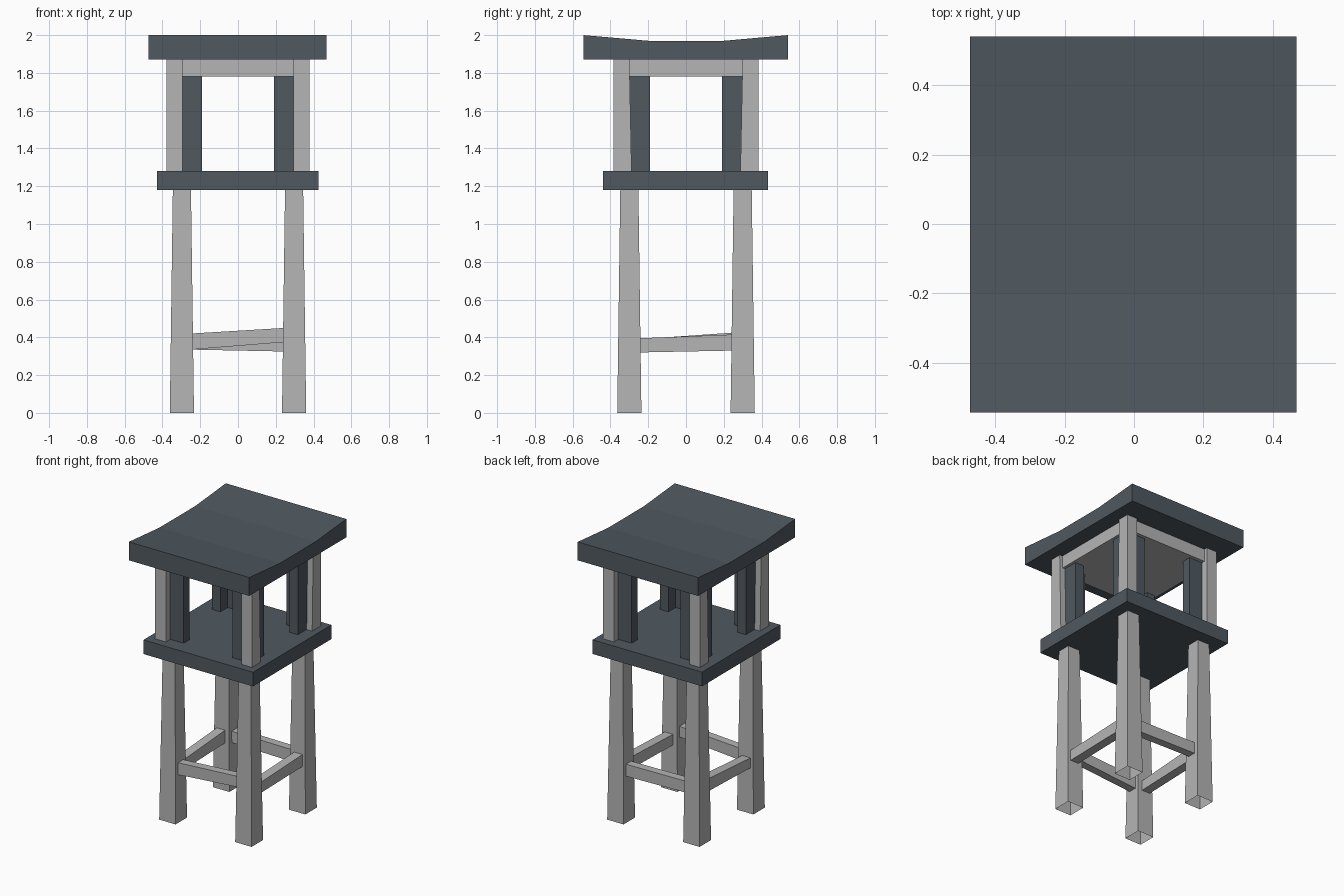
import bpy, bmesh

cube = bpy.data.objects.get("Cube")
if cube:
    bpy.data.objects.remove(cube)


def make_material(name, colour):
    mat = bpy.data.materials.new(name)
    mat.use_nodes = True
    mat.diffuse_color = colour
    mat.node_tree.nodes["Principled BSDF"].inputs["Base Color"].default_value = colour
    return mat


STONE = make_material("light grey wood", (0.46, 0.46, 0.46, 1))
SLATE = make_material("dark slate", (0.08, 0.10, 0.118, 1))


def finish(name, bm, mat):
    bmesh.ops.recalc_face_normals(bm, faces=bm.faces)
    mesh = bpy.data.meshes.new(name)
    bm.to_mesh(mesh)
    bm.free()
    mesh.materials.append(mat)
    obj = bpy.data.objects.new(name, mesh)
    bpy.context.collection.objects.link(obj)
    return obj


def prism(name, start, end, mat, open_start=False):
    """Join two matching outlines, such as the bottom and top of a post."""
    bm = bmesh.new()
    a = [bm.verts.new(p) for p in start]
    b = [bm.verts.new(p) for p in end]
    for i in range(len(a)):
        j = (i + 1) % len(a)
        bm.faces.new((a[i], a[j], b[j], b[i]))
    bm.faces.new(b)
    if not open_start:
        bm.faces.new(a[::-1])
    return finish(name, bm, mat)


def rect(x0, x1, y0, y1, z):
    return [(x0, y0, z), (x1, y0, z), (x1, y1, z), (x0, y1, z)]


def box(name, x, y, z, mat):
    return prism(name, rect(*x, *y, z[0]), rect(*x, *y, z[1]), mat)


def square(cx, cy, half, z):
    return rect(cx - half, cx + half, cy - half, cy + half, z)


# Platform and the ceiling block under the roof
box("platform", (-0.43, 0.425), (-0.44, 0.435), (1.18, 1.28), SLATE)
box("ceiling_block", (-0.355, 0.355), (-0.36, 0.36), (1.78, 1.87), STONE)

# Roof slab with upturned front and back edges
edge = [(-0.543, 1.87), (0.54, 1.87), (0.54, 2.0), (0.2, 1.97), (-0.2, 1.97), (-0.543, 2.0)]
prism("roof", [(-0.473, y, z) for y, z in edge], [(0.468, y, z) for y, z in edge], SLATE)

# Corner parts: hollow tapered leg, upper post and angled corner bracket
for sx, side in ((-1, "right"), (1, "left")):
    for sy, depth in ((-1, "front"), (1, "back")):
        tag = f"{depth}_{side}"
        cx, cy = sx * 0.297, sy * 0.3
        prism("leg_" + tag, square(cx, cy, 0.064, 0), square(cx, cy, 0.048, 1.18),
              STONE, open_start=True)
        low = [(sx * x, sy * y, 1.28) for x, y in
               ((0.295, 0.288), (0.378, 0.288), (0.378, 0.384), (0.295, 0.384))]
        high = [(sx * x, sy * y, 1.87) for x, y in
                ((0.295, 0.3), (0.378, 0.3), (0.378, 0.384), (0.295, 0.384))]
        prism("post_" + tag, low, high, STONE)
        angle = [(0.19, 0.335), (0.335, 0.335), (0.335, 0.19),
                 (0.27, 0.19), (0.27, 0.27), (0.19, 0.27)]
        prism("bracket_" + tag, [(sx * x, sy * y, 1.28) for x, y in angle],
              [(sx * x, sy * y, 1.78) for x, y in angle], SLATE)


# Slightly crooked stretchers between the legs
def section(along, near, far, low, high, swap):
    pts = [(near, low), (far, low), (far, high), (near, high)]
    return [(c, along, z) if swap else (along, c, z) for c, z in pts]


for name, near, far, z0, z1, swap in (
        ("front", -0.328, -0.27, (0.335, 0.42), (0.375, 0.45), False),
        ("back", 0.27, 0.328, (0.335, 0.415), (0.325, 0.41), False),
        ("left", 0.27, 0.335, (0.32, 0.395), (0.33, 0.415), True),
        ("right", -0.335, -0.27, (0.32, 0.39), (0.335, 0.425), True)):
    prism("stretcher_" + name, section(-0.25, near, far, *z0, swap),
          section(0.25, near, far, *z1, swap), STONE)
